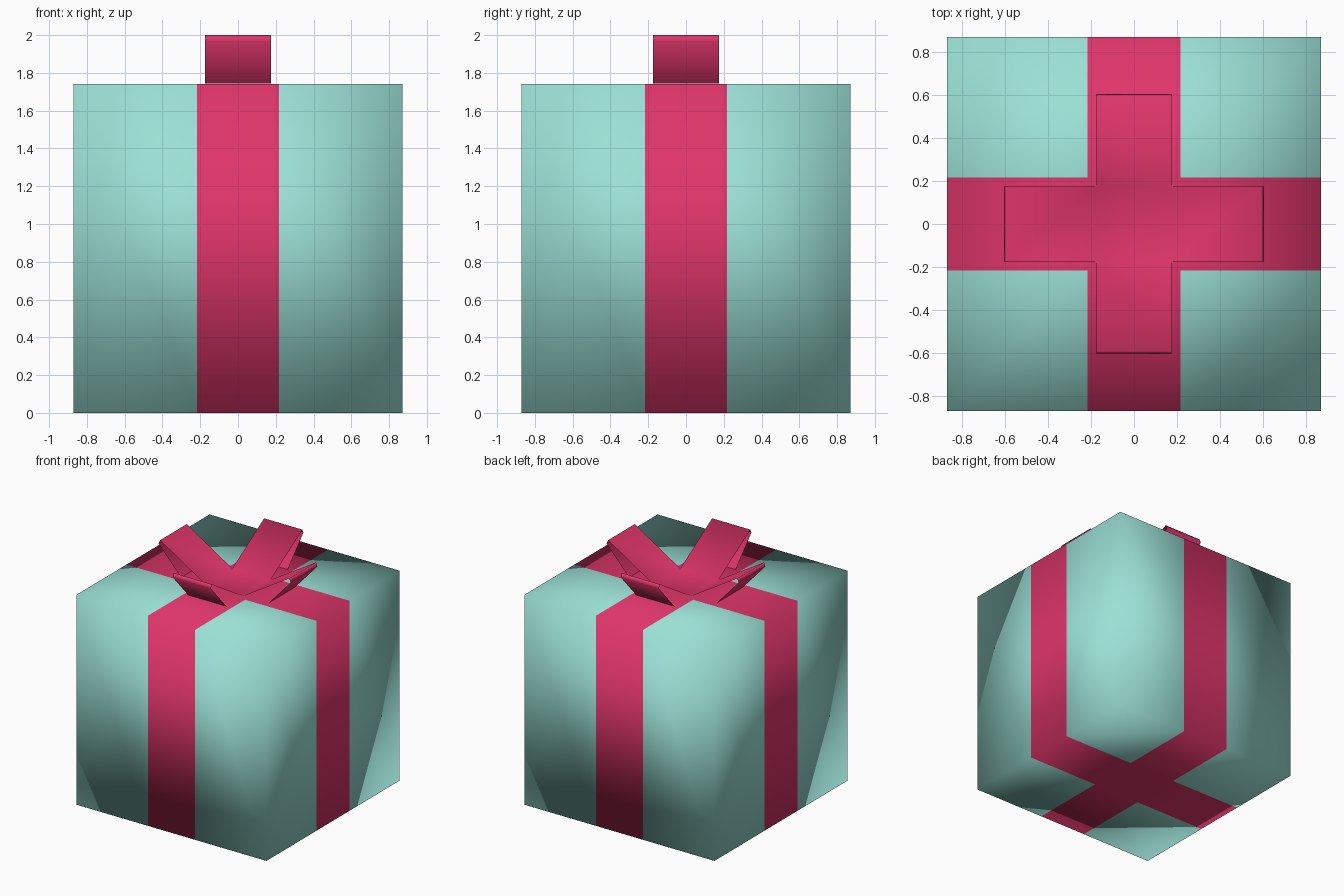
import bpy, bmesh, math
from mathutils import Matrix, Vector

if "Cube" in bpy.data.objects:
    bpy.data.objects.remove(bpy.data.objects["Cube"])

H = 0.87      # half box size
S = 0.217     # half stripe width
W = 0.175     # half bow ribbon width
TOP = 2 * H


def material(name, color):
    m = bpy.data.materials.new(name)
    m.diffuse_color = color
    m.use_nodes = True
    m.node_tree.nodes["Principled BSDF"].inputs["Base Color"].default_value = m.diffuse_color
    return m


paper = material("teal_paper", (0.33, 0.75, 0.67, 1))
ribbon = material("pink_ribbon", (0.74, 0.036, 0.144, 1))


def make_object(name, bm, mats):
    for f in bm.faces:
        f.smooth = True
    me = bpy.data.meshes.new(name)
    bm.to_mesh(me)
    bm.free()
    for m in mats:
        me.materials.append(m)
    ob = bpy.data.objects.new(name, me)
    bpy.context.collection.objects.link(ob)
    return ob


# Gift box: cube cut along the ribbon edges, stripes coloured flush
bm = bmesh.new()
bmesh.ops.create_cube(bm, size=2 * H, matrix=Matrix.Translation((0, 0, H)))
for axis in (Vector((1, 0, 0)), Vector((0, 1, 0))):
    for s in (-S, S):
        bmesh.ops.bisect_plane(bm, geom=bm.verts[:] + bm.edges[:] + bm.faces[:],
                               plane_co=axis * s, plane_no=axis)
for f in bm.faces:
    c, n = f.calc_center_median(), f.normal
    in_x = abs(c.x) < S and abs(n.x) < 0.5
    in_y = abs(c.y) < S and abs(n.y) < 0.5
    f.material_index = 1 if in_x or in_y else 0
make_object("gift_box", bm, [paper, ribbon])

# Bow: flat knot square with four open folded loops around it
bm = bmesh.new()
profile = [(W, TOP + 0.003), (0.592, 2.0), (0.605, 1.968), (0.40, TOP + 0.003)]
for i in range(4):
    rot = Matrix.Rotation(i * math.pi / 2, 4, 'Z')
    rows = [[bm.verts.new(rot @ Vector((x, y, z))) for y in (-W, W)]
            for x, z in profile]
    for a, b in zip(rows, rows[1:]):
        bm.faces.new((a[0], b[0], b[1], a[1]))
bm.faces.new([bm.verts.new((x, y, TOP + 0.003))
              for x, y in ((-W, -W), (W, -W), (W, W), (-W, W))])
bmesh.ops.remove_doubles(bm, verts=bm.verts[:], dist=0.001)
make_object("bow", bm, [ribbon])
